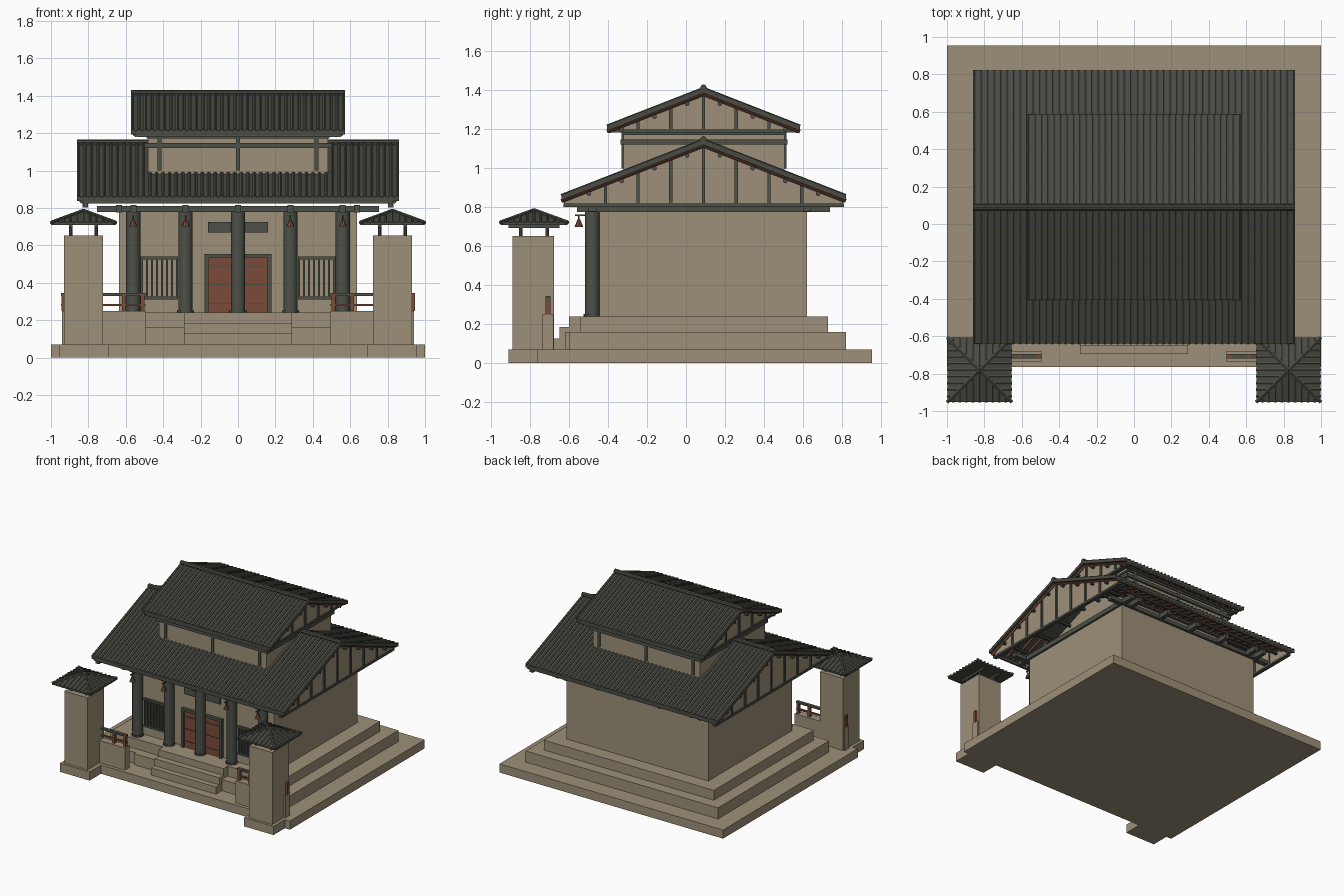
import bpy, bmesh, math
from mathutils import Vector, Matrix

cube = bpy.data.objects.get("Cube")
if cube:
    bpy.data.objects.remove(cube)


def material(name, color):
    m = bpy.data.materials.new(name)
    m.use_nodes = True
    m.diffuse_color = (*color, 1)
    m.node_tree.nodes["Principled BSDF"].inputs["Base Color"].default_value = (*color, 1)
    return m


STONE = material("tan stone", (0.34, 0.28, 0.19))
TILE = material("dark roof tile", (0.07, 0.07, 0.057))
TIMBER = material("grey green timber", (0.075, 0.08, 0.065))
RED = material("red brown wood", (0.2, 0.07, 0.04))


def box(bm, x0, x1, y0, y1, z0, z1):
    size = Matrix.Diagonal((x1 - x0, y1 - y0, z1 - z0, 1))
    mid = Matrix.Translation(((x0 + x1) / 2, (y0 + y1) / 2, (z0 + z1) / 2))
    bmesh.ops.create_cube(bm, size=1, matrix=mid @ size)


def rod(bm, a, b, r, sides=6, r2=None):
    a, b = Vector(a), Vector(b)
    turn = (b - a).to_track_quat('Z', 'Y').to_matrix().to_4x4()
    bmesh.ops.create_cone(bm, cap_ends=True, segments=sides, radius1=r,
                          radius2=r if r2 is None else r2, depth=(b - a).length,
                          matrix=Matrix.Translation((a + b) / 2) @ turn)


def prism(bm, profile, x0, x1):
    ends = [[bm.verts.new((x, y, z)) for y, z in profile] for x in (x0, x1)]
    bm.faces.new(ends[0])
    bm.faces.new(ends[1][::-1])
    for i in range(len(profile)):
        j = (i + 1) % len(profile)
        bm.faces.new((ends[0][i], ends[1][i], ends[1][j], ends[0][j]))


def part(name, mat, build, smooth=False):
    bm = bmesh.new()
    build(bm)
    bmesh.ops.recalc_face_normals(bm, faces=bm.faces)
    mesh = bpy.data.meshes.new(name)
    bm.to_mesh(mesh)
    bm.free()
    mesh.materials.append(mat)
    ob = bpy.data.objects.new(name, mesh)
    bpy.context.collection.objects.link(ob)
    if smooth:
        bpy.ops.object.select_all(action='DESELECT')
        ob.select_set(True)
        bpy.context.view_layer.objects.active = ob
        bpy.ops.object.shade_smooth_by_angle()
    return ob


def block(name, mat, *dims):
    return part(name, mat, lambda bm: box(bm, *dims))


# Stone platform and stairs
block("base_slab", STONE, -1, 1, -.765, .955, 0, .07)
block("middle_tier", STONE, -.86, .86, -.6, .82, .07, .16)
block("top_tier", STONE, -.76, .76, -.545, .73, .16, .24)
block("stair_landing", STONE, -.495, .495, -.62, -.5, .07, .16)
for i, (y, z) in enumerate([(-.695, .128), (-.65, .185), (-.6, .24)]):
    block(f"stair_step_{i + 1}", STONE, -.29, .29, y, -.53, .07, z)

# Main hall and upper storey
block("hall_walls", STONE, -.635, .635, -.445, .62, .24, .8)
block("upper_walls", STONE, -.48, .48, -.32, .505, .9, 1.21)

PILLARS = [-.56, -.28, 0, .28, .56]


def pillars(bm):
    for x in PILLARS:
        rod(bm, (x, -.48, .24), (x, -.48, .78), .038, 20)
        rod(bm, (x, -.48, .24), (x, -.48, .252), .045, 20)


def main_beams(bm):
    for y in (-.48, .62):
        box(bm, -.755, .755, y - .02, y + .02, .778, .81)
    for x in PILLARS + [-.635, .635]:
        box(bm, x - .016, x + .016, -.56, .74, .777, .815)


def upper_trim(bm):
    box(bm, -.5, .5, -.335, .52, 1.122, 1.148)
    box(bm, -.49, .49, -.33, .515, 1.172, 1.186)
    for x in (-.42, 0, .42):
        box(bm, x - .01, x + .01, -.33, .515, 1, 1.19)


part("pillars", TIMBER, pillars, True)
part("main_beams", TIMBER, main_beams)
part("upper_wall_trim", TIMBER, upper_trim)

# Gabled roofs
MID, SLOPE, THICK = .09, .39, .022


def gable_roof(name, top, run, half, floor, battens, rafter_start):
    def z(d):
        return top - SLOPE * abs(d)

    def slab(bm):
        prism(bm, [(MID - run, z(run)), (MID, top), (MID + run, z(run)),
                   (MID + run, z(run) - THICK), (MID, top - THICK),
                   (MID - run, z(run) - THICK)], -half, half)

    def ribs(bm):
        n = round(half * 2 / .035)
        for i in range(n + 1):
            x = (half - .009) * (2 * i / n - 1)
            for s in (-1, 1):
                rod(bm, (x, MID, top), (x, MID + s * run, z(run)), .01)
        rod(bm, (-half, MID, top + .006), (half, MID, top + .006), .017, 8)

    def gables(bm):
        e = run - .015
        for s in (-1, 1):
            prism(bm, [(MID - e, floor), (MID + e, floor), (MID + e, z(e) - THICK),
                       (MID, top - THICK), (MID - e, z(e) - THICK)],
                  s * (half - .055), s * (half - .04))

    def gable_timbers(bm):
        for s in (-1, 1):
            x0, x1 = sorted((s * (half - .06), s * (half - .03)))
            for k in range(-battens, battens + 1):
                d = k * .168
                box(bm, x0, x1, MID + d - .008, MID + d + .008, floor, z(d) - THICK)
            box(bm, x0, x1, MID - run + .01, MID + run - .01, floor - .012, floor + .004)
            # Eave board
            y = MID + s * (run - .012)
            box(bm, -half + .03, half - .03, y - .008, y + .008,
                z(run) - .034, z(run) - .012)
        for k in range(-battens, battens + 1):
            for d in (k * .168 + .084, k * .168 - .084):
                h = z(d) - THICK - .022
                rod(bm, (-half + .012, MID + d, h), (half - .012, MID + d, h), .012, 8)

    def rafters(bm):
        n = round(half * 2 / .07)
        for s in (-1, 1):
            for i in range(n + 1):
                x = (half - .08) * (2 * i / n - 1)
                a, b = rafter_start, run - .03
                rod(bm, (x, MID + s * a, z(a) - THICK - .004),
                    (x, MID + s * b, z(b) - THICK - .004), .01, 4)
            for x in (-half + .025, half - .025):
                rod(bm, (x, MID, top - THICK - .004),
                    (x, MID + s * run, z(run) - THICK - .004), .01, 4)

    part(name + "_roof_slab", TILE, slab)
    part(name + "_roof_tiles", TILE, ribs)
    part(name + "_gables", STONE, gables)
    part(name + "_gable_timbers", TIMBER, gable_timbers)
    part(name + "_rafters", RED, rafters)


gable_roof("lower", 1.143, .73, .862, .815, 3, .45)
gable_roof("upper", 1.408, .495, .573, 1.195, 2, .4)


# Doorway, sign panel and barred windows
def door_frame(bm):
    for s in (-1, 1):
        x0, x1 = sorted((s * .158, s * .18))
        box(bm, x0, x1, -.47, -.44, .24, .555)
    box(bm, -.18, .18, -.47, -.44, .535, .555)


def door_bands(bm):
    for z in (.29, .39, .49):
        box(bm, -.155, .155, -.459, -.45, z - .003, z + .003)
    box(bm, -.003, .003, -.459, -.45, .24, .535)


def windows(bm):
    for s in (-1, 1):
        c = s * .42
        for z in (.318, .532):
            box(bm, c - .1, c + .1, -.462, -.44, z - .008, z + .008)
        for i in range(8):
            x = c - .094 + i * .188 / 7
            box(bm, x - .006, x + .006, -.46, -.44, .315, .535)


part("door_frame", TIMBER, door_frame)
block("door_leaves", RED, -.16, .16, -.455, -.44, .24, .537)
part("door_bands", TIMBER, door_bands)
block("panel_over_door", TIMBER, -.16, .16, -.46, -.44, .67, .725)
part("window_bars", TIMBER, windows)


# Hanging lanterns
def lantern_arms(bm):
    for x in PILLARS:
        if x:
            box(bm, x - .005, x + .005, -.57, -.5, .755, .763)
            rod(bm, (x, -.55, .72), (x, -.55, .76), .004)


def lantern_bells(bm):
    for x in PILLARS:
        if x:
            rod(bm, (x, -.55, .7), (x, -.55, .74), .022, 8, .006)


part("lantern_arms", TIMBER, lantern_arms)
part("lantern_bells", RED, lantern_bells)

# Gate towers with pyramid roofs, low walls and railings
CY, HALF, EAVE, PEAK = -.78, .172, .722, .785
for side, s in (("left", 1), ("right", -1)):
    cx = s * .826

    def across(bm, a, b, y0, y1, z0, z1):
        box(bm, min(s * a, s * b), max(s * a, s * b), y0, y1, z0, z1)

    def tower_posts(bm):
        for i in (-1, 1):
            for j in (-1, 1):
                rod(bm, (cx + i * .068, CY + j * .068, .65),
                    (cx + i * .068, CY + j * .068, .73), .01, 8)
            box(bm, cx + i * .068 - .01, cx + i * .068 + .01, CY - .13, CY + .13, .695, .71)

    def tower_roof(bm):
        box(bm, cx - HALF, cx + HALF, CY - HALF, CY + HALF, EAVE - .012, EAVE)
        bmesh.ops.create_cone(
            bm, segments=4, radius1=HALF * math.sqrt(2), radius2=0, depth=PEAK - EAVE,
            matrix=Matrix.Translation((cx, CY, (EAVE + PEAK) / 2))
            @ Matrix.Rotation(math.pi / 4, 4, 'Z'))
        # Tile ribs climb each face and stop at the hips
        for q in range(4):
            turn = Matrix.Translation((cx, CY, 0)) @ Matrix.Rotation(q * math.pi / 2, 4, 'Z')
            for i in range(-4, 5):
                t = i * .035
                top = PEAK - (PEAK - EAVE) * abs(t) / HALF
                rod(bm, turn @ Vector((t, -HALF, EAVE)), turn @ Vector((t, -abs(t), top)), .008)
            rod(bm, turn @ Vector((HALF, HALF, EAVE)), turn @ Vector((0, 0, PEAK)), .011)

    def railing(bm):
        for x in (.51, .61, .935):
            across(bm, x - .01, x + .01, -.72, -.695, .25, .345)
        across(bm, .495, .945, -.715, -.7, .275, .288)

    part(side + "_tower_plinth", STONE, lambda bm: across(bm, .69, .955, -.91, -.76, 0, .07))
    part(side + "_tower", STONE, lambda bm: across(bm, .722, .93, -.89, -.677, .07, .652))
    part(side + "_tower_posts", TIMBER, tower_posts)
    part(side + "_tower_roof", TILE, tower_roof)
    part(side + "_low_wall", STONE, lambda bm: across(bm, .495, .942, -.738, -.68, .07, .25))
    part(side + "_railing", RED, railing)
    part(side + "_handrail", TIMBER, lambda bm: across(bm, .495, .945, -.72, -.695, .33, .345))
